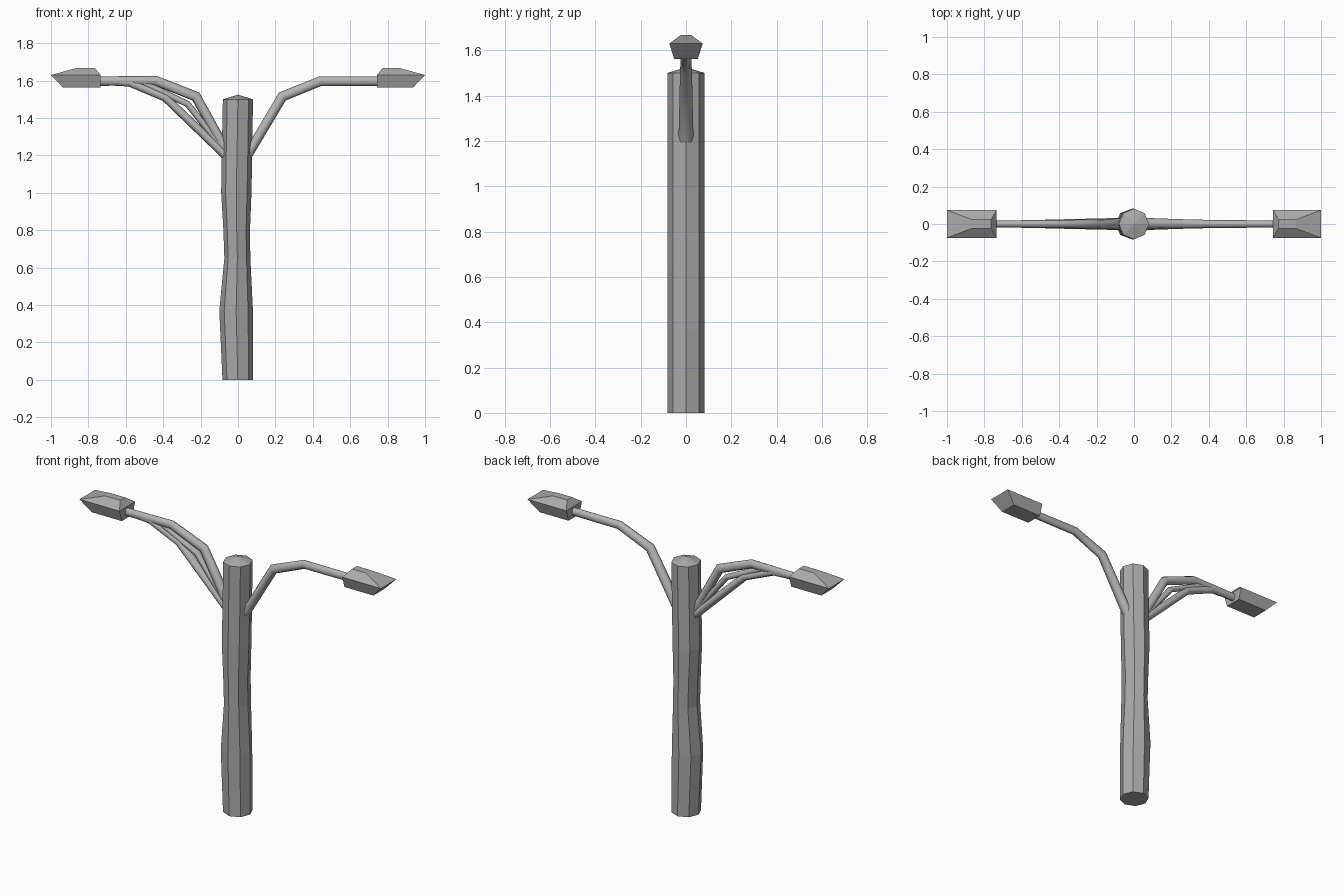
import bpy, bmesh, math
from mathutils import Vector

if "Cube" in bpy.data.objects:
    bpy.data.objects.remove(bpy.data.objects["Cube"])


def mat(name, v):
    m = bpy.data.materials.new(name)
    m.diffuse_color = (v, v, v, 1)
    m.use_nodes = True
    m.node_tree.nodes["Principled BSDF"].inputs["Base Color"].default_value = m.diffuse_color
    return m


GREY = mat("mid_grey", 0.40)
PALE = mat("pale_grey", 0.46)


def loft(name, rings, material, tip=None, smooth=False):
    """Skin a list of equal-length point rings, closing both ends."""
    bm = bmesh.new()
    rows = [[bm.verts.new(p) for p in r] for r in rings]
    n = len(rows[0])
    for a, b in zip(rows, rows[1:]):
        for i in range(n):
            j = (i + 1) % n
            bm.faces.new((a[i], a[j], b[j], b[i])).smooth = smooth
    bm.faces.new(rows[0][::-1])
    if tip:
        t = bm.verts.new(tip)
        for i in range(n):
            bm.faces.new((rows[-1][i], rows[-1][(i + 1) % n], t))
    else:
        bm.faces.new(rows[-1])
    bmesh.ops.recalc_face_normals(bm, faces=bm.faces)
    me = bpy.data.meshes.new(name)
    bm.to_mesh(me)
    bm.free()
    me.materials.append(material)
    ob = bpy.data.objects.new(name, me)
    bpy.context.collection.objects.link(ob)
    return ob


def tube(name, path):
    """Octagonal tube in the xz plane; path holds x, z, half width y, half height."""
    pts = [Vector((p[0], 0, p[1])) for p in path]
    rings = []
    for k, p in enumerate(pts):
        d1 = (p - pts[max(k - 1, 0)]).normalized()
        d2 = (pts[min(k + 1, len(pts) - 1)] - p).normalized()
        d = (d1 + d2).normalized()
        up = Vector((-d.z, 0, d.x))
        w, h = path[k][2:]
        rings.append([p + up * (h * math.sin(t)) + Vector((0, w * math.cos(t), 0))
                      for t in (i * math.tau / 8 for i in range(8))])
    return loft(name, rings, PALE, smooth=True)


# Pole: uneven octagonal trunk (height, left edge, right edge) with low pointed cap
sections = [(0, -.083, .081), (.37, -.10, .08), (.65, -.073, .066),
            (.80, -.078, .064), (1.0, -.09, .072), (1.2, -.087, .076),
            (1.5, -.081, .08)]
rings = []
for z, l, r in sections:
    rings.append([((l + r) / 2 + (r - l) / 2 * math.cos(a), .082 * math.sin(a), z)
                  for a in (i * math.tau / 8 for i in range(8))])
loft("pole", rings, GREY, tip=(0, 0, 1.525))

# Arms: one on the right, three merging strands on the left
tube("right_arm", [(.05, 1.20, .033, .026), (.237, 1.515, .026, .028),
                   (.44, 1.597, .021, .026), (.78, 1.597, .019, .025)])
tube("left_upper_arm", [(-.05, 1.20, .03, .026), (-.225, 1.515, .024, .028),
                        (-.44, 1.6, .021, .026), (-.78, 1.597, .019, .025)])
tube("left_middle_brace", [(-.05, 1.20, .024, .018), (-.27, 1.475, .02, .017),
                           (-.50, 1.585, .017, .018)])
tube("left_lower_arm", [(-.05, 1.185, .033, .024), (-.39, 1.51, .025, .022),
                        (-.58, 1.59, .02, .022), (-.70, 1.597, .017, .022)])


# Lamp heads: tapered housing, widest at the middle seam
def lamp(name, s, inner):
    def ring(x0, x1, w, z0, z1):
        return [(s * x0, -w, z0), (s * x1, -w, z1), (s * x1, w, z1), (s * x0, w, z0)]
    loft(name, [ring(inner, .935, .052, 1.562, 1.562),
                ring(inner, 1.0, .074, 1.63, 1.63),
                ring(inner + .03, .865, .023, 1.667, 1.667)], GREY)


lamp("right_lamp", 1, .743)
lamp("left_lamp", -1, .735)
